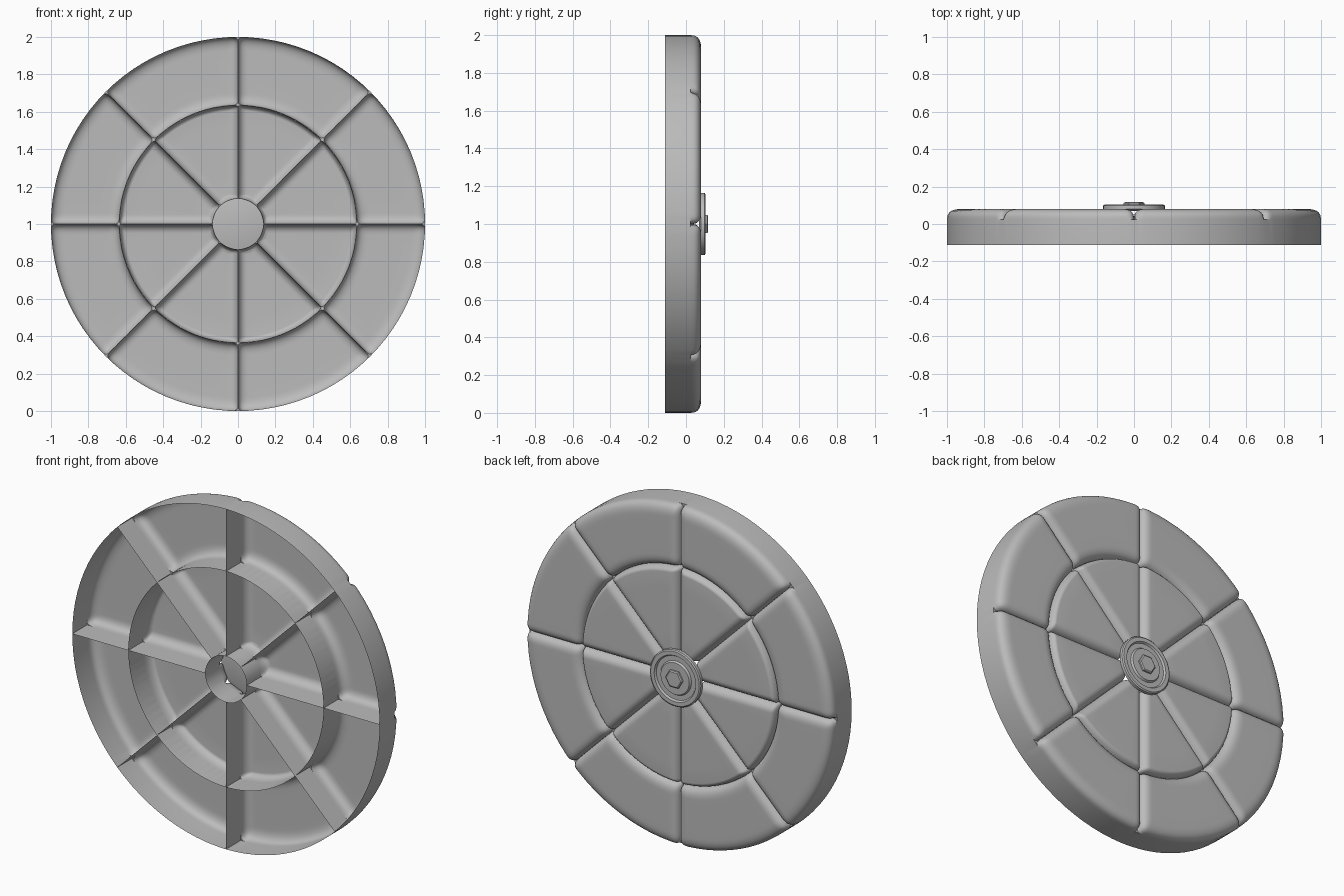
import bpy, bmesh, math

if "Cube" in bpy.data.objects:
    bpy.data.objects.remove(bpy.data.objects["Cube"], do_unlink=True)

OPEN_Y, BACK_Y = -0.112, 0.08
SEAMS = 8
STEP = 2 * math.pi / SEAMS

grey = bpy.data.materials.new("plain grey")
grey.use_nodes = True
grey.diffuse_color = (0.5, 0.5, 0.5, 1)
grey.node_tree.nodes["Principled BSDF"].inputs["Base Color"].default_value = (0.5, 0.5, 0.5, 1)


def finish(bm, name, angle=35):
    mesh = bpy.data.meshes.new(name)
    bm.to_mesh(mesh)
    bm.free()
    obj = bpy.data.objects.new(name, mesh)
    bpy.context.collection.objects.link(obj)
    mesh.materials.append(grey)
    bpy.ops.object.select_all(action='DESELECT')
    obj.select_set(True)
    bpy.context.view_layer.objects.active = obj
    bpy.ops.object.shade_smooth_by_angle(angle=math.radians(angle))
    return obj


# Distances from an edge, as shares of the rounding width
EASE = [0, 0.015, 0.06, 0.14, 0.26, 0.42, 0.62, 0.82, 1]


def spread(length, w0, w1, middle):
    """Positions along a length, denser in the rounded ends."""
    start = [w0 * f for f in EASE]
    end = [length - w1 * f for f in reversed(EASE)]
    gap = length - w0 - w1
    return start + [w0 + gap * k / middle for k in range(1, middle)] + end


def panel_ring(name, r0, r1, w0, w1, seam_w, depth, power, skip_inner):
    """Ring of pillowed panels, open at the front, with walls along every edge."""
    bm = bmesh.new()
    for s in range(SEAMS):
        grid = []
        for d in spread(r1 - r0, w0, w1, 5):
            r = r0 + d
            arc = r * STEP
            w = min(seam_w, arc * 0.4)
            row = []
            for t in spread(arc, w, w, 10):
                a = max(1 - d / w0, 1 - (r1 - r) / w1, 0)
                b = max(1 - t / w, 1 - (arc - t) / w, 0)
                q = min(1, (a ** 4 + b ** 4) ** 0.25)
                drop = depth * (1 - max(0, 1 - q ** power) ** (1 / power))
                ang = s * STEP + t / r
                row.append(bm.verts.new((r * math.cos(ang), BACK_Y - drop, 1 + r * math.sin(ang))))
            grid.append(row)
        for lo, hi in zip(grid, grid[1:]):
            for j in range(len(lo) - 1):
                bm.faces.new((lo[j], lo[j + 1], hi[j + 1], hi[j]))
        # walls: outer edge, one seam, and the inner edge where it is not shared
        last = grid[-1]
        chains = [last[::-1], [row[0] for row in reversed(grid)][::-1]]
        if not skip_inner:
            chains.append(grid[0])
        for chain in chains:
            feet = [bm.verts.new((v.co.x, OPEN_Y, v.co.z)) for v in chain]
            for k in range(len(chain) - 1):
                bm.faces.new((chain[k], feet[k], feet[k + 1], chain[k + 1]))
    bmesh.ops.remove_doubles(bm, verts=bm.verts[:], dist=0.00005)
    return finish(bm, name)


def lathe(name, profile, sides):
    """Turn (radius, y) points about the axle."""
    bm = bmesh.new()
    rings = []
    for r, y in profile:
        if r == 0:
            rings.append([bm.verts.new((0, y, 1))] * sides)
        else:
            rings.append([bm.verts.new((r * math.cos(2 * math.pi * k / sides), y,
                                        1 + r * math.sin(2 * math.pi * k / sides)))
                          for k in range(sides)])
    for a, b in zip(rings, rings[1:]):
        for k in range(sides):
            n = (k + 1) % sides
            quad = list(dict.fromkeys((a[k], a[n], b[n], b[k])))
            bm.faces.new(quad)
    bmesh.ops.recalc_face_normals(bm, faces=bm.faces[:])
    return finish(bm, name)


# Wheel body: outer panels with the rim, then the inner panels
panel_ring("outer_panels", 0.635, 1.0, 0.07, 0.075, 0.06, 0.055, 2.6, False)
panel_ring("inner_panels", 0.135, 0.635, 0.03, 0.03, 0.05, 0.06, 2.2, False)

# Hub: floor plate and stepped washer, then the nut
lathe("hub_washer", [(0, 0.07), (0.135, 0.07), (0.165, 0.08), (0.165, 0.098), (0.158, 0.103),
                     (0.135, 0.103), (0.128, 0.092), (0.1, 0.092), (0.093, 0.103),
                     (0.0, 0.103)], 48)
lathe("axle_nut", [(0.055, 0.1), (0.055, 0.112), (0.048, 0.117), (0, 0.117)], 6)
